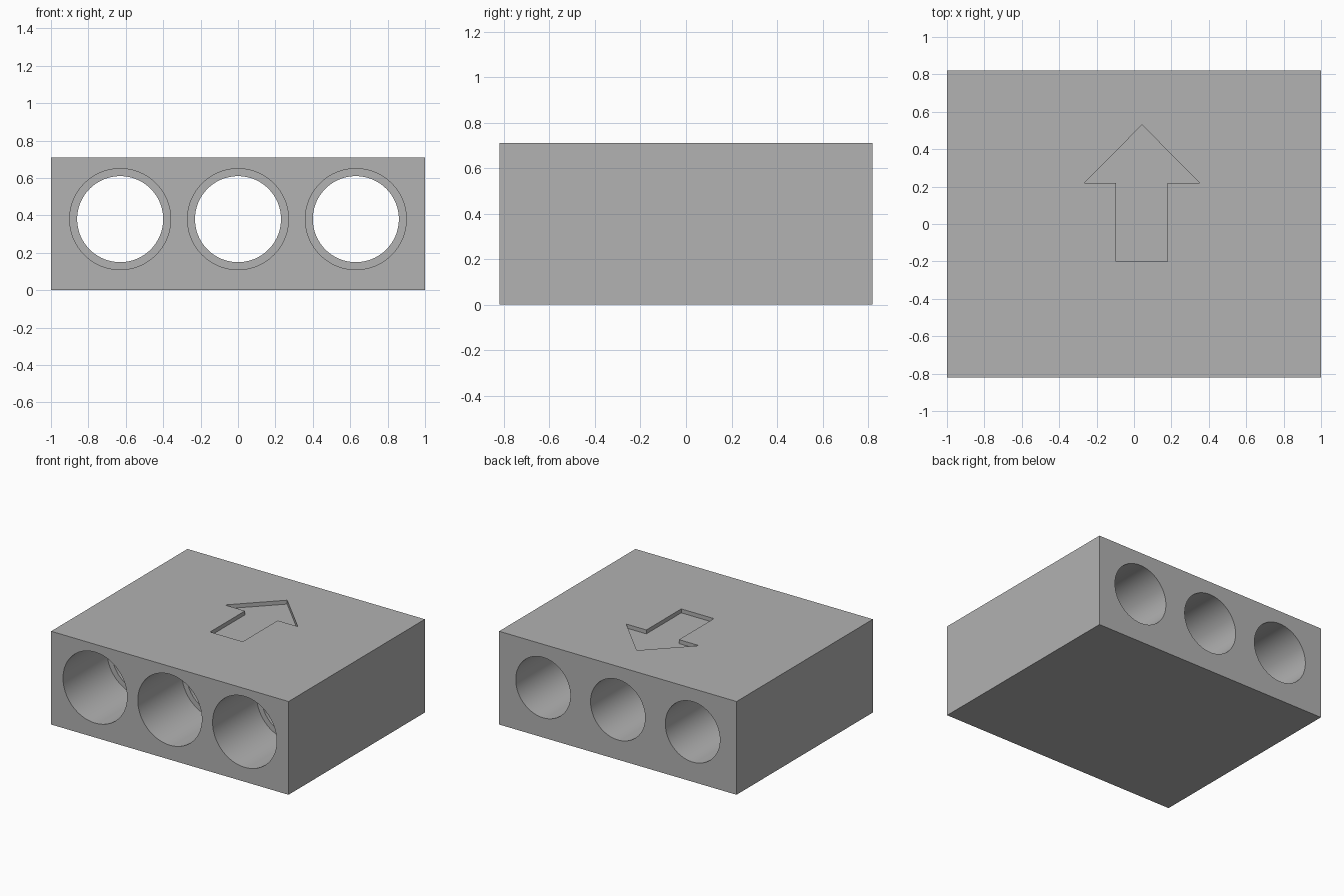
import bpy, bmesh
from math import pi, radians
from mathutils import Vector

WIDTH, DEPTH, HEIGHT = 2.0, 1.64, 0.71
BORE_Z, BORE_SPACING = 0.38, 0.63
FRONT_RADIUS, BACK_RADIUS = 0.27, 0.23
STEP_Y = -DEPTH / 2 + 0.53
ARROW_DEPTH = 0.03

if "Cube" in bpy.data.objects:
    bpy.data.objects.remove(bpy.data.objects["Cube"])

# Single grey material
grey = bpy.data.materials.new("plain grey")
grey.use_nodes = True
color = (0.445, 0.445, 0.445, 1)
grey.diffuse_color = color
grey.node_tree.nodes["Principled BSDF"].inputs["Base Color"].default_value = color


def make_object(name, bm):
    bmesh.ops.recalc_face_normals(bm, faces=bm.faces)
    mesh = bpy.data.meshes.new(name)
    bm.to_mesh(mesh)
    bm.free()
    mesh.materials.append(grey)
    obj = bpy.data.objects.new(name, mesh)
    bpy.context.collection.objects.link(obj)
    return obj


def stepped_bore(name, x):
    """Lathe a cutter, wide at the front and narrow at the back."""
    end = DEPTH / 2 + 0.1
    profile = [(0, -end), (FRONT_RADIUS, -end), (FRONT_RADIUS, STEP_Y),
               (BACK_RADIUS, STEP_Y), (BACK_RADIUS, end), (0, end)]
    bm = bmesh.new()
    verts = [bm.verts.new((x + r, y, BORE_Z)) for r, y in profile]
    edges = [bm.edges.new(pair) for pair in zip(verts, verts[1:])]
    bmesh.ops.spin(bm, geom=verts + edges, cent=(x, 0, BORE_Z), axis=(0, 1, 0),
                   angle=2 * pi, steps=96)
    bmesh.ops.remove_doubles(bm, verts=bm.verts, dist=1e-4)
    return make_object(name, bm)


def arrow_recess(name):
    """Extrude the arrow outline up through the top face."""
    outline = [(-0.095, -0.2), (0.18, -0.2), (0.18, 0.22), (0.35, 0.22),
               (0.043, 0.53), (-0.265, 0.22), (-0.095, 0.22)]
    bm = bmesh.new()
    face = bm.faces.new([bm.verts.new((x, y, HEIGHT - ARROW_DEPTH)) for x, y in outline])
    top = bmesh.ops.extrude_face_region(bm, geom=[face])["geom"]
    bmesh.ops.translate(bm, vec=Vector((0, 0, 0.2)),
                        verts=[v for v in top if isinstance(v, bmesh.types.BMVert)])
    return make_object(name, bm)


# Solid block
bm = bmesh.new()
bmesh.ops.create_cube(bm, size=1)
bmesh.ops.scale(bm, vec=(WIDTH, DEPTH, HEIGHT), verts=bm.verts)
bmesh.ops.translate(bm, vec=(0, 0, HEIGHT / 2), verts=bm.verts)
block = make_object("block", bm)

# Three stepped bores and the sunken arrow
cutters = [stepped_bore(f"{side}_bore_cutter", i * BORE_SPACING)
           for i, side in zip((-1, 0, 1), ("right", "middle", "left"))]
cutters.append(arrow_recess("arrow_cutter"))

bpy.ops.object.select_all(action="DESELECT")
block.select_set(True)
bpy.context.view_layer.objects.active = block
for cutter in cutters:
    cut = block.modifiers.new(cutter.name, "BOOLEAN")
    cut.operation = "DIFFERENCE"
    cut.solver = "EXACT"
    cut.object = cutter
    bpy.ops.object.modifier_apply(modifier=cut.name)
    bpy.data.objects.remove(cutter)

# Smooth bore walls, sharp edges everywhere else
bpy.ops.object.shade_smooth_by_angle(angle=radians(30))
